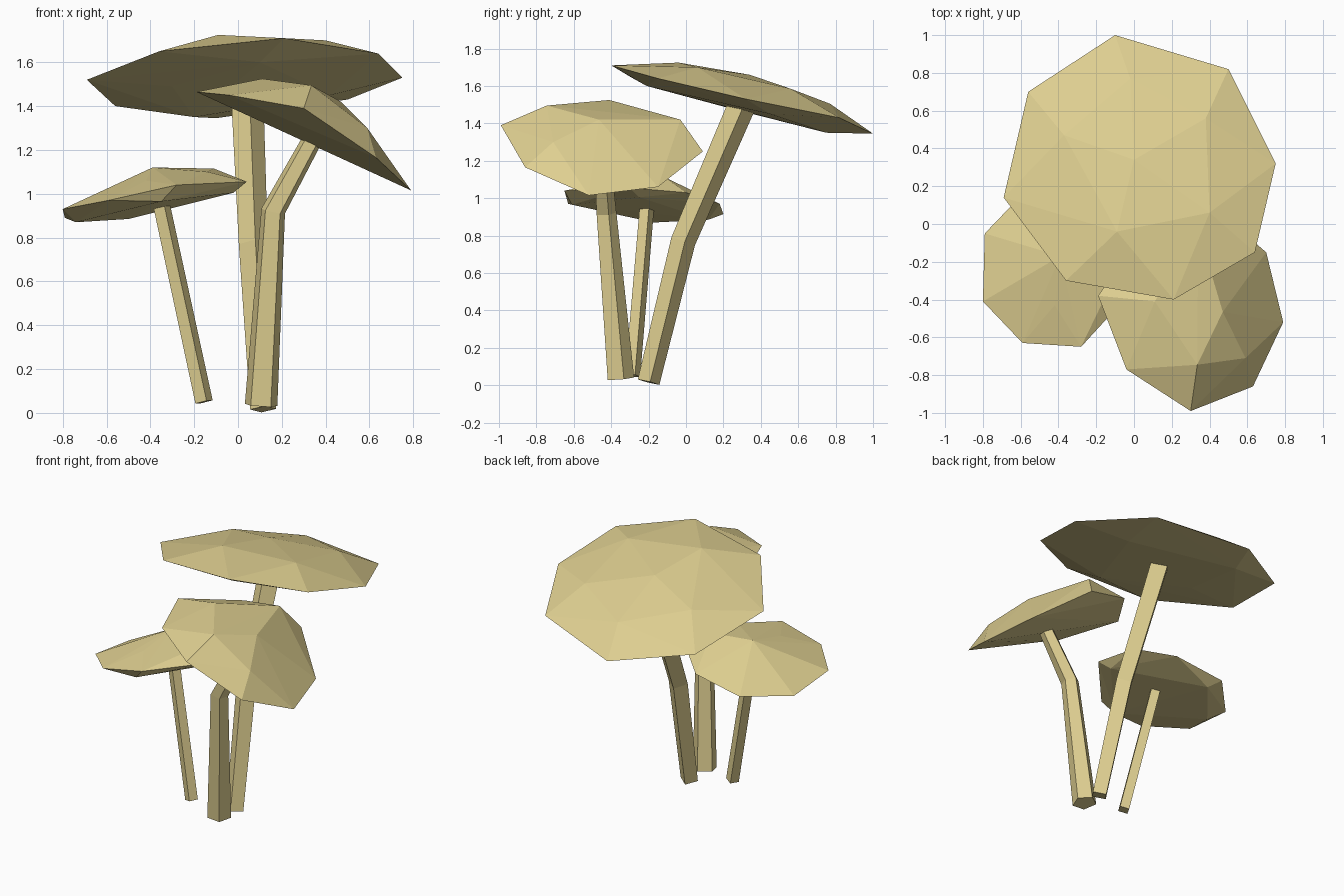
import bpy, bmesh, math
from mathutils import Vector

tan = bpy.data.materials.new("mushroom_tan")
tan.diffuse_color = (0.73, 0.62, 0.28, 1)


def finish(name, bm):
    bmesh.ops.recalc_face_normals(bm, faces=bm.faces)
    me = bpy.data.meshes.new(name)
    bm.to_mesh(me)
    bm.free()
    me.materials.append(tan)
    ob = bpy.data.objects.new(name, me)
    bpy.context.collection.objects.link(ob)
    return ob


def cap(name, rim, crown, under):
    """Faceted cap: hull wrapped over a rim, crown points and gill-side points."""
    bm = bmesh.new()
    for p in rim + crown + under:
        bm.verts.new(p)
    bmesh.ops.convex_hull(bm, input=bm.verts[:])
    loose = [v for v in bm.verts if not v.link_faces]
    bmesh.ops.delete(bm, geom=loose, context='VERTS')
    return finish(name, bm)


def stem(name, path, radii, sides, turn):
    """Faceted stem swept along a bent path, with square-cut ends."""
    pts = [Vector(p) for p in path]
    bm = bmesh.new()
    rings = []
    for i, p in enumerate(pts):
        d = (pts[min(i + 1, len(pts) - 1)] - pts[max(i - 1, 0)]).normalized()
        u = Vector((0, 1, 0)).cross(d).normalized()
        v = d.cross(u)
        ring = []
        for k in range(sides):
            a = turn + math.tau * k / sides
            ring.append(bm.verts.new(p + radii[i] * (math.cos(a) * u + math.sin(a) * v)))
        rings.append(ring)
    for lo, hi in zip(rings, rings[1:]):
        for k in range(sides):
            n = (k + 1) % sides
            bm.faces.new((lo[k], lo[n], hi[n], hi[k]))
    bm.faces.new(rings[0][::-1])
    bm.faces.new(rings[-1])
    return finish(name, bm)


# Large mushroom, leaning back
cap("large_cap",
    [(0.64, -0.15, 1.64), (0.21, -0.40, 1.71), (-0.36, -0.30, 1.65), (-0.69, 0.14, 1.52),
     (-0.56, 0.70, 1.40), (-0.10, 1.00, 1.345), (0.50, 0.82, 1.43), (0.75, 0.32, 1.53)],
    [(-0.09, -0.04, 1.725), (0.40, 0.06, 1.70), (0.0, 0.34, 1.66), (0.38, 0.56, 1.585),
     (-0.37, 0.47, 1.57), (-0.02, 0.77, 1.505)],
    [(-0.20, 0.75, 1.35), (0.10, -0.21, 1.60), (0.42, 0.45, 1.45), (-0.30, 0.20, 1.49)])
stem("large_stem", [(0.115, -0.20, 0.017), (0.07, -0.015, 0.77), (0.04, 0.30, 1.50)],
     [0.06, 0.067, 0.075], 4, 0.15)

# Middle mushroom, leaning right and forward
cap("middle_cap",
    [(-0.19, -0.38, 1.465), (-0.04, -0.77, 1.45), (0.30, -0.99, 1.39), (0.63, -0.86, 1.165),
     (0.79, -0.52, 1.015), (0.70, -0.15, 1.06), (0.42, 0.09, 1.25), (0.06, -0.02, 1.38)],
    [(0.11, -0.41, 1.525), (0.335, -0.745, 1.495), (0.34, -0.03, 1.42),
     (0.47, -0.465, 1.42), (0.59, -0.71, 1.30)],
    [])
stem("middle_stem", [(0.105, -0.355, 0.035), (0.16, -0.43, 0.92), (0.39, -0.46, 1.34)],
     [0.078, 0.058, 0.045], 5, 0.3)

# Small mushroom, leaning left
cap("small_cap",
    [(-0.80, -0.41, 0.93), (-0.59, -0.63, 0.97), (-0.28, -0.65, 1.04), (0.04, -0.30, 1.055),
     (0.0, 0.0, 1.03), (-0.20, 0.18, 0.97), (-0.55, 0.20, 0.915), (-0.79, -0.05, 0.89)],
    [(-0.39, -0.17, 1.12), (-0.11, -0.12, 1.115), (-0.42, -0.43, 1.06), (-0.14, -0.36, 1.10)],
    [(-0.74, -0.17, 0.87), (-0.50, 0.12, 0.885), (-0.35, -0.61, 0.965), (-0.20, -0.10, 0.965),
     (-0.02, -0.25, 1.005)])
stem("small_stem", [(-0.155, -0.285, 0.05), (-0.36, -0.205, 1.0)], [0.042, 0.04], 4, 0.3)
